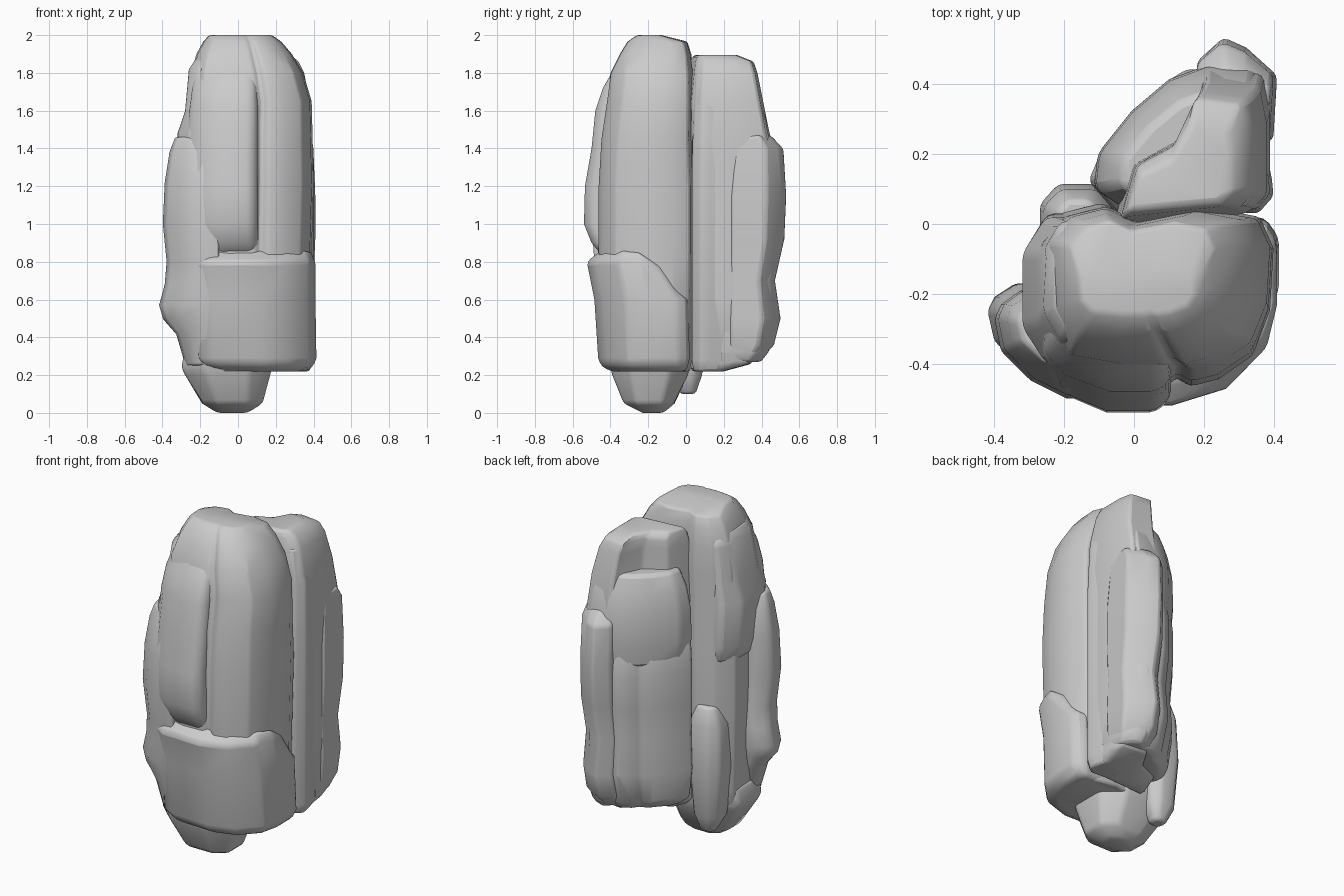
import bpy, bmesh


def loft(name, outline, levels, bevel=0.02):
    """Stack an outline through levels; each level is (z, x0, x1, y0, y1)."""
    xs, ys = [p[0] for p in outline], [p[1] for p in outline]
    ax, ay = min(xs), min(ys)
    w, d = max(xs) - ax, max(ys) - ay
    bm = bmesh.new()
    rings = []
    for z, x0, x1, y0, y1 in levels:
        rings.append([bm.verts.new((x0 + (x - ax) / w * (x1 - x0),
                                    y0 + (y - ay) / d * (y1 - y0), z))
                      for x, y in outline])
    n = len(outline)
    for a, b in zip(rings, rings[1:]):
        for i in range(n):
            j = (i + 1) % n
            bm.faces.new((a[i], a[j], b[j], b[i]))
    bm.faces.new(rings[0])
    bm.faces.new(rings[-1])
    bmesh.ops.recalc_face_normals(bm, faces=bm.faces)
    me = bpy.data.meshes.new(name)
    bm.to_mesh(me)
    bm.free()
    ob = bpy.data.objects.new(name, me)
    bpy.context.collection.objects.link(ob)
    m = ob.modifiers.new("soft_edges", 'BEVEL')
    m.width, m.segments, m.limit_method = bevel, 2, 'ANGLE'
    bpy.ops.object.select_all(action='DESELECT')
    ob.select_set(True)
    bpy.context.view_layer.objects.active = ob
    bpy.ops.object.shade_smooth_by_angle(angle=0.9)
    return ob


# faceted oval used by the smaller lumps
oct_outline = [(-.5, -1), (.5, -1), (1, -.5), (1, .5), (.5, 1), (-.5, 1), (-1, .5), (-1, -.5)]

# main pillar with a shallow groove on the front
main = [(-.22, -.43), (-.05, -.46), (.09, -.46), (.12, -.435), (.16, -.46), (.24, -.44),
        (.34, -.37), (.39, -.24), (.40, -.06), (.36, .03), (.2, .06), (0, .02),
        (-.1, .07), (-.22, .04), (-.30, -.05), (-.29, -.3)]
loft("main_pillar", main, [
    (.22, -.27, .30, -.40, .03), (.35, -.28, .38, -.43, .05), (.85, -.29, .39, -.465, .06),
    (1.2, -.29, .40, -.465, .06), (1.45, -.28, .395, -.45, .05), (1.65, -.265, .39, -.42, .05),
    (1.8, -.25, .345, -.40, .045), (1.9, -.22, .285, -.35, .03), (1.965, -.185, .23, -.31, .01),
    (2.0, -.155, .18, -.26, -.13)])

# pointed foot
loft("foot", oct_outline, [
    (0, -.11, .05, -.23, -.12), (.05, -.19, .13, -.33, -.06), (.2, -.28, .17, -.39, .01),
    (.24, -.3, .18, -.40, .02), (.34, -.28, .2, -.42, .03)])

# jutting lower front block
block = [(-.2, -.44), (-.12, -.49), (.12, -.5), (.27, -.45), (.38, -.33), (.41, -.2),
         (.41, -.05), (.37, .01), (0, .01), (-.22, -.2)]
low = loft("lower_front_block", block, [
    (.22, -.12, .36, -.4, .0), (.25, -.2, .40, -.45, .01), (.29, -.23, .415, -.465, .02),
    (.6, -.24, .41, -.485, .01), (.8, -.25, .41, -.525, -.03), (.86, -.24, .39, -.45, -.1)])
# slope its top down toward the rear
for v in low.data.vertices:
    if v.co.z > .7 and v.co.y > -.22:
        v.co.z -= min(.17, v.co.y + .22)

# raised left half of the front face
front = [(-.27, -.2), (-.26, -.40), (-.2, -.475), (-.07, -.53), (.07, -.53), (.11, -.49), (.12, -.2)]
loft("front_slab", front, [
    (.84, -.27, .12, -.45, -.2), (.9, -.28, .115, -.5, -.2), (1.0, -.285, .115, -.54, -.2),
    (1.2, -.285, .115, -.535, -.2), (1.4, -.28, .115, -.5, -.2), (1.6, -.265, .115, -.48, -.2),
    (1.72, -.25, .11, -.44, -.2), (1.84, -.22, .1, -.37, -.2)])

# left side lumps
loft("left_upper_lump", oct_outline, [
    (1.12, -.29, -.05, -.36, .02), (1.22, -.315, -.05, -.40, .03), (1.48, -.32, -.05, -.4, .02),
    (1.6, -.28, -.05, -.38, .01), (1.82, -.26, -.05, -.34, .01), (1.88, -.22, -.08, -.3, -.03)])
lump = [(-.42, -.28), (-.4, -.37), (-.31, -.45), (-.2, -.5), (-.1, -.5), (-.1, -.2),
        (-.34, -.2), (-.40, -.24)]
loft("left_front_lump", lump, [
    (.25, -.28, -.1, -.41, -.22), (.42, -.33, -.1, -.445, -.2), (.5, -.40, -.1, -.455, -.18),
    (.57, -.42, -.1, -.465, -.17), (.68, -.39, -.1, -.475, -.17), (.8, -.38, -.1, -.485, -.18),
    (1.0, -.40, -.1, -.5, -.19), (1.22, -.39, -.1, -.49, -.19), (1.38, -.365, -.1, -.46, -.2),
    (1.46, -.335, -.12, -.42, -.23)], .012)
loft("left_rear_lump", oct_outline, [
    (.1, -.2, -.12, -.03, .05), (.2, -.25, -.08, -.08, .085), (.5, -.27, -.06, -.12, .115),
    (.75, -.26, -.06, -.1, .1), (.86, -.22, -.1, -.05, .07)])

# rear slab: full-height core
core = [(-.05, .0), (.33, .04), (.39, .09), (.39, .3), (.37, .4), (.21, .42), (.13, .25), (0, .18)]
loft("rear_core", core, [
    (.22, -.02, .36, .03, .2), (.26, -.06, .38, .02, .35), (.6, -.06, .39, .0, .42),
    (1.45, -.06, .39, -.01, .45), (1.65, -.05, .38, -.01, .41), (1.8, -.04, .35, .01, .38),
    (1.86, -.03, .32, .02, .36), (1.895, -.02, .28, .04, .27)])

# rear slab: middle shoulder on the left
shoulder = [(-.1, .1), (0, .03), (.2, .08), (.36, .3), (.33, .44), (.2, .45), (.1, .41),
            (0, .32), (-.09, .2)]
loft("rear_shoulder", shoulder, [
    (1.15, -.1, .37, .03, .44), (1.28, -.115, .38, .03, .455), (1.45, -.11, .38, .03, .45),
    (1.58, -.085, .37, .04, .42), (1.68, -.04, .35, .06, .38)])

# rear slab: lower ribbed columns
ribs = [(-.13, .12), (-.05, .02), (.3, .1), (.385, .2), (.385, .42), (.33, .49), (.27, .52),
        (.21, .46), (.15, .46), (.09, .42), (.06, .37), (0, .34), (-.05, .27), (-.09, .22)]
loft("rear_columns", ribs, [
    (.27, -.05, .37, .06, .40), (.32, -.11, .385, .04, .44), (.5, -.13, .385, .03, .49),
    (.7, -.12, .385, .03, .47), (.9, -.13, .385, .03, .5), (1.1, -.13, .385, .03, .5),
    (1.24, -.12, .385, .03, .48), (1.31, -.09, .37, .06, .44)], .015)

# rear slab: outer panel on the right rear corner
panel = [(.2, .3), (.3, .22), (.40, .23), (.41, .42), (.33, .5), (.27, .53), (.2, .46)]
loft("rear_corner_panel", panel, [
    (.28, .2, .37, .23, .40), (.36, .18, .40, .225, .47), (.5, .18, .405, .225, .505),
    (.7, .18, .40, .225, .475), (.92, .18, .41, .23, .525), (1.15, .18, .41, .23, .535),
    (1.4, .18, .40, .25, .52), (1.47, .2, .39, .28, .45)], .015)

# thin ridge between main pillar and rear slab on the right
ridge = [(.2, .04), (.36, .03), (.405, .08), (.4, .13), (.385, .2), (.2, .2)]
loft("side_ridge", ridge, [
    (.22, .2, .38, .04, .17), (.28, .2, .40, .03, .2), (1.3, .2, .40, .03, .2),
    (1.6, .2, .39, .04, .2), (1.8, .2, .35, .05, .2)], .012)
